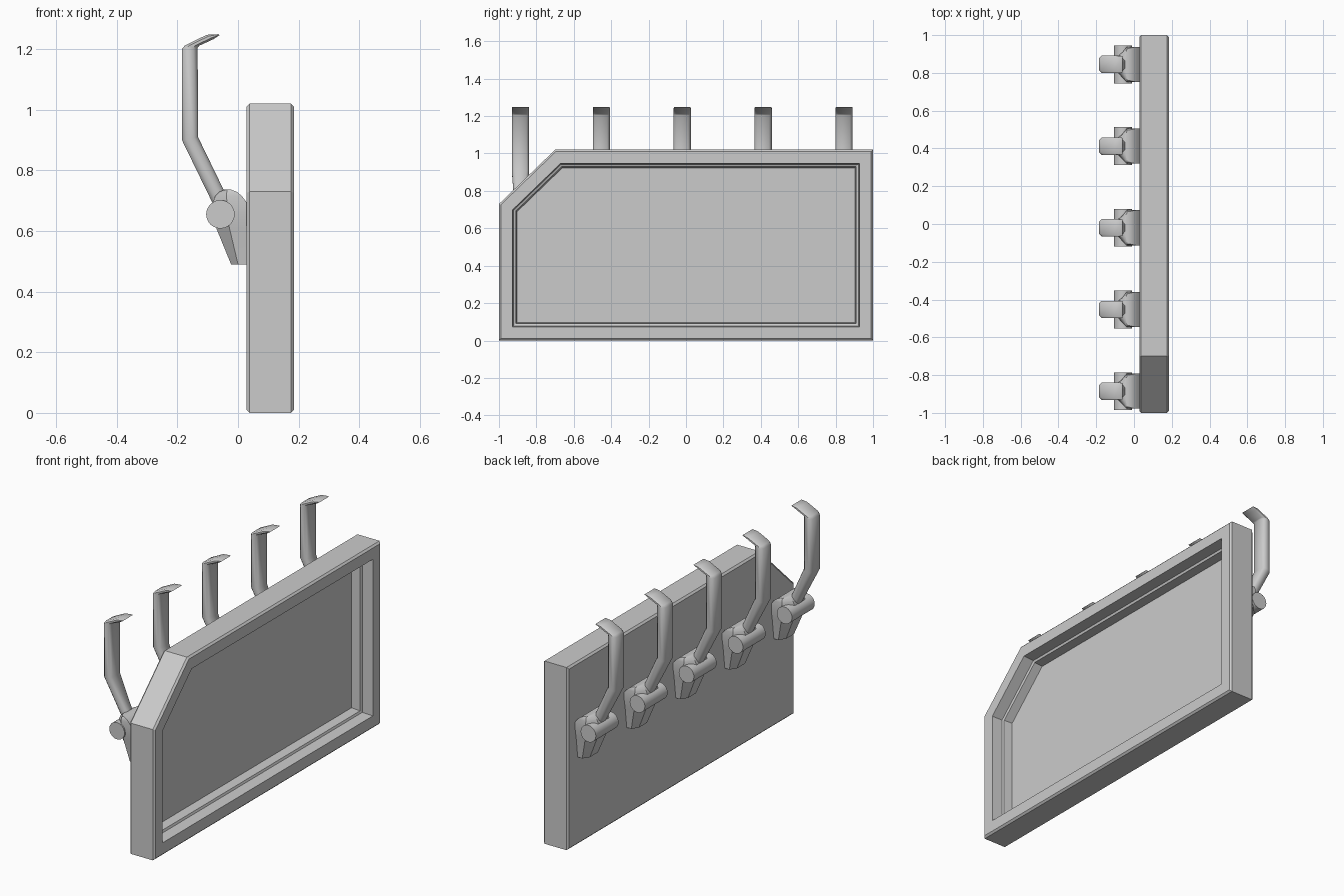
import bpy, bmesh, math
from mathutils import Vector

if "Cube" in bpy.data.objects:
    bpy.data.objects.remove(bpy.data.objects["Cube"])


def loft(name, rings):
    """Skin a stack of closed rings and cap both ends."""
    bm = bmesh.new()
    vs = [[bm.verts.new(p) for p in r] for r in rings]
    n = len(vs[0])
    for a, b in zip(vs, vs[1:]):
        for i in range(n):
            j = (i + 1) % n
            bm.faces.new((a[i], a[j], b[j], b[i]))
    bm.faces.new(vs[0][::-1])
    bm.faces.new(vs[-1])
    bmesh.ops.recalc_face_normals(bm, faces=bm.faces)
    me = bpy.data.meshes.new(name)
    bm.to_mesh(me)
    bm.free()
    ob = bpy.data.objects.new(name, me)
    bpy.context.collection.objects.link(ob)
    return ob


def inset(poly, d):
    """Offset a counter-clockwise convex outline inwards by d."""
    out = []
    for i, p in enumerate(poly):
        p = Vector(p)
        e1 = (p - Vector(poly[i - 1])).normalized()
        e2 = (Vector(poly[(i + 1) % len(poly)]) - p).normalized()
        n1, n2 = Vector((-e1.y, e1.x)), Vector((-e2.y, e2.x))
        out.append(p + (n1 + n2) * d / (1 + n1.dot(n2)))
    return out


def smooth(ob, angle):
    bpy.ops.object.select_all(action='DESELECT')
    ob.select_set(True)
    bpy.context.view_layer.objects.active = ob
    bpy.ops.object.shade_smooth_by_angle(angle=math.radians(angle))


# Panel with clipped corner, softened edges and a stepped recess on the +x side
outline = [(-1, 0), (1, 0), (1, 1.02), (-0.70, 1.02), (-1, 0.73)]
steps = [(0.028, 0.01), (0.038, 0), (0.174, 0), (0.184, 0.01), (0.184, 0.073),
         (0.122, 0.078), (0.117, 0.09), (0.069, 0.097)]
loft("panel", [[(x, p[0], p[1]) for p in inset(outline, d)] for x, d in steps])


def bracket_ring(z, front, back, w):
    """Plan section: straight cheeks, chamfered to a narrow front facet."""
    side = front + (back - front) * 0.42
    half = [(back, w), (side, w), (front, w * 0.5)]
    return [(x, y, z) for x, y in half] + [(x, -y, z) for x, y in half[::-1]]


# Wall bracket: tapered below, rounded on top
bracket_levels = [(0.49, -0.023, 0.032, 0.07), (0.61, -0.072, 0.032, 0.085),
                  (0.655, -0.088, 0.032, 0.093), (0.69, -0.085, 0.032, 0.093),
                  (0.715, -0.075, 0.013, 0.093), (0.73, -0.06, -0.005, 0.09),
                  (0.737, -0.045, -0.025, 0.085)]


def arm_ring(a, b, w):
    """Chamfered rectangle whose outer and inner sides sit at a and b."""
    a, b = Vector(a), Vector(b)
    c = min(0.014, (b - a).length * 0.3)
    d = (b - a).normalized() * c
    pts = [(a, w - c), (a + d, w), (b - d, w), (b, w - c)]
    ring = [(p.x, y, p.y) for p, y in pts]
    return ring + [(x, -y, z) for x, y, z in ring[::-1]]


# Bent arm with hooked tip: outer point, inner point, half width
arm_stations = [((-0.078, 0.68), (-0.03, 0.70), 0.03),
                ((-0.185, 0.90), (-0.132, 0.91), 0.046),
                ((-0.185, 1.20), (-0.133, 1.205), 0.046),
                ((-0.175, 1.212), (-0.128, 1.211), 0.046),
                ((-0.103, 1.247), (-0.08, 1.233), 0.046),
                ((-0.065, 1.249), (-0.061, 1.246), 0.044)]

for k in range(5):
    y0 = -0.885 + 0.4325 * k
    bracket = loft(f"bracket_{k}", [bracket_ring(*l) for l in bracket_levels])
    arm = loft(f"hook_arm_{k}", [arm_ring(*s) for s in arm_stations])
    for ob, angle in ((bracket, 28), (arm, 48)):
        ob.location.y = y0
        smooth(ob, angle)
    # Pivot pin
    bpy.ops.mesh.primitive_cylinder_add(vertices=24, radius=0.047, depth=0.2,
                                        location=(-0.058, y0, 0.655),
                                        rotation=(math.pi / 2, 0, 0))
    pin = bpy.context.object
    pin.name = f"pivot_pin_{k}"
    smooth(pin, 30)
